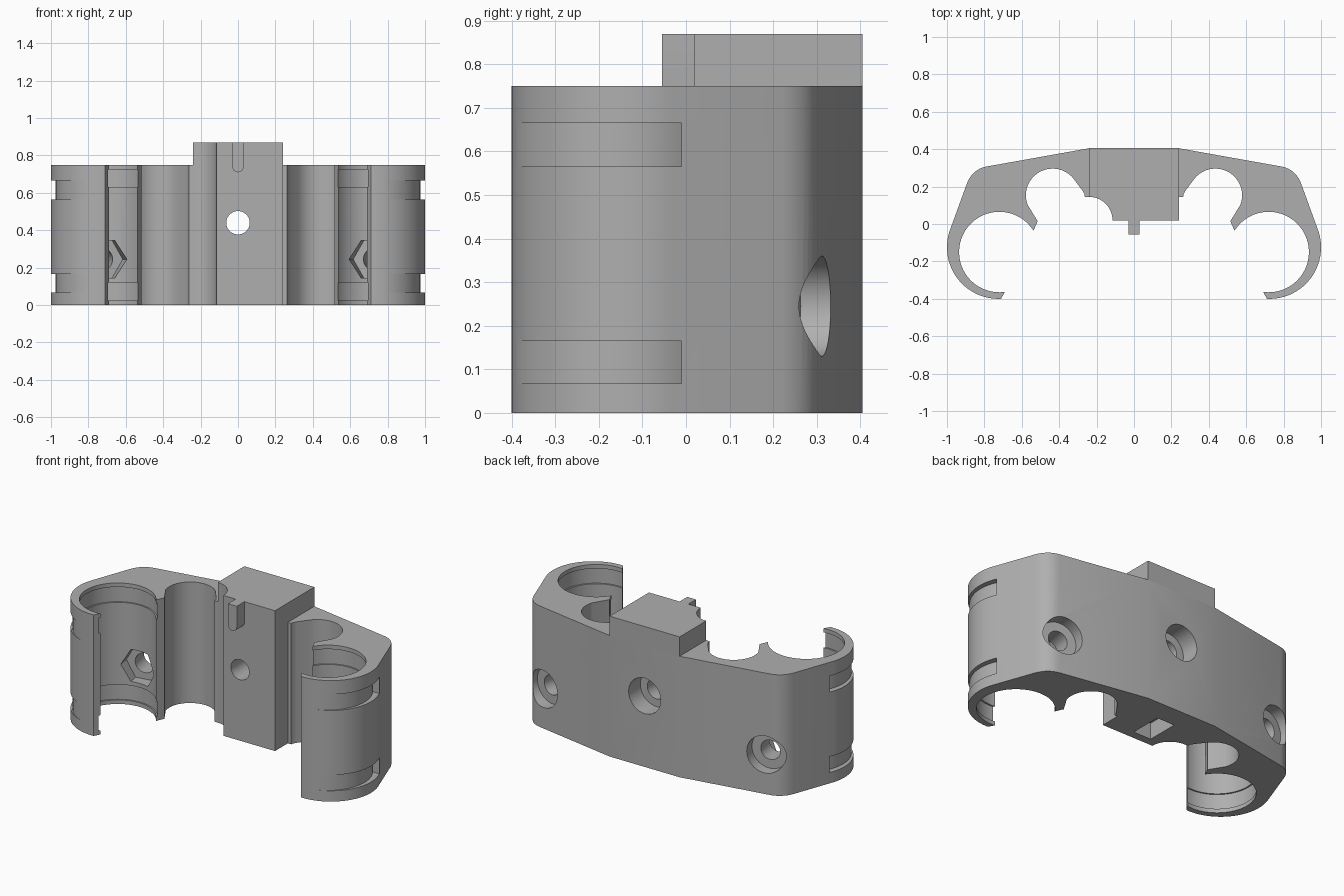
import bpy, bmesh, math
from mathutils import Vector

if "Cube" in bpy.data.objects:
    bpy.data.objects.remove(bpy.data.objects["Cube"])

H, TOP = 0.75, 0.87            # body height, raised block height
BORE = (0.72, -0.15)           # centre of the large clip bore

grey = bpy.data.materials.new("plain grey")
grey.diffuse_color = (0.43, 0.43, 0.43, 1)
grey.use_nodes = True
grey.node_tree.nodes["Principled BSDF"].inputs["Base Color"].default_value = grey.diffuse_color


def arc(c, r, a0, a1, n):
    pts = []
    for i in range(n + 1):
        a = math.radians(a0 + (a1 - a0) * i / n)
        pts.append((c[0] + r * math.cos(a), c[1] + r * math.sin(a)))
    return pts


def finish(name, bm):
    bmesh.ops.recalc_face_normals(bm, faces=bm.faces)
    me = bpy.data.meshes.new(name)
    bm.to_mesh(me)
    bm.free()
    me.materials.append(grey)
    ob = bpy.data.objects.new(name, me)
    bpy.context.collection.objects.link(ob)
    return ob


def prism(name, pts, z0, z1):
    bm = bmesh.new()
    f = bm.faces.new([bm.verts.new((x, y, z0)) for x, y in pts])
    ext = bmesh.ops.extrude_face_region(bm, geom=[f])
    up = [v for v in ext["geom"] if isinstance(v, bmesh.types.BMVert)]
    bmesh.ops.translate(bm, verts=up, vec=(0, 0, z1 - z0))
    return finish(name, bm)


def rod(name, p0, p1, r, n=48):
    """Cylinder or hexagonal rod between two points."""
    p0, p1 = Vector(p0), Vector(p1)
    d = p1 - p0
    side = d.cross(Vector((0, 0, 1))).normalized()
    up = side.cross(d).normalized()
    bm = bmesh.new()
    rings = []
    for p in (p0, p1):
        rings.append([bm.verts.new(p + side * r * math.cos(2 * math.pi * i / n)
                                   + up * r * math.sin(2 * math.pi * i / n)) for i in range(n)])
    for ring in rings:
        bm.faces.new(ring)
    for i in range(n):
        j = (i + 1) % n
        bm.faces.new((rings[0][i], rings[0][j], rings[1][j], rings[1][i]))
    return finish(name, bm)


def cut(target, cutter):
    cutter.hide_render = True
    m = target.modifiers.new("cut", 'BOOLEAN')
    m.operation, m.solver, m.object = 'DIFFERENCE', 'EXACT', cutter
    bpy.context.view_layer.objects.active = target
    bpy.ops.object.modifier_apply(modifier=m.name)
    bpy.data.objects.remove(cutter)


def smooth(ob):
    bpy.ops.object.select_all(action='DESELECT')
    ob.select_set(True)
    bpy.context.view_layer.objects.active = ob
    bpy.ops.object.shade_smooth_by_angle(angle=math.radians(25))


# Half outline: back edge, rounded shoulder, clip arm, bore, small saddle
half = [(0.24, 0.405)]
a, b, c = Vector((0.79, 0.307)), Vector((0.862, 0.293)), Vector((0.892, 0.22))
for i in range(9):
    t = i / 8
    half.append(tuple(a * (1 - t) ** 2 + b * 2 * t * (1 - t) + c * t * t))
half += arc((0.725, -0.125), 0.275, 20, -93, 40)
half += arc(BORE, 0.215, -98, 148, 72)
half += [(0.515, 0.015)]
half += arc((0.435, 0.153), 0.143, -20, 141, 36)
half += [(0.277, 0.18), (0.266, 0.162), (0.263, 0.145)]

# Centre front: square corner on one side, concave corner on the other
concave = arc((-0.24, 0.02), 0.125, 0, 90, 16)
front = [(0.24, 0.145), (0.24, 0.02)] + concave
mirrored = [(-x, y) for x, y in reversed(half)]
body = prism("clip_body", half + front + mirrored, 0, H)

# Raised centre block
block = prism("raised_block", [(0.24, 0.405), (0.24, 0.02)] + concave + [(-0.24, 0.405)], H, TOP)

# Locating tab with a rounded lower end
bm = bmesh.new()
outline = [(0.03, TOP), (-0.03, TOP)] + arc((0, 0.74), 0.03, 180, 360, 14)
f = bm.faces.new([bm.verts.new((x, -0.055, z)) for x, z in outline])
ext = bmesh.ops.extrude_face_region(bm, geom=[f])
bmesh.ops.translate(bm, vec=(0, 0.075, 0),
                    verts=[v for v in ext["geom"] if isinstance(v, bmesh.types.BMVert)])
tab = finish("locating_tab", bm)

# Central bolt hole with counterbore, and underside pocket
cut(body, rod("hole_cutter", (0, -0.2, 0.44), (0, 0.6, 0.44), 0.0625))
cut(body, rod("counterbore_cutter", (0, 0.29, 0.44), (0, 0.6, 0.44), 0.11))
cut(body, prism("pocket_cutter", [(-0.06, 0.07), (0.06, 0.07), (0.06, 0.27), (-0.06, 0.27)], -0.1, 0.1))

for s in (1, -1):
    # Angled side bolt: through hole, back counterbore, hexagonal nut seat
    face = Vector((s * 0.762, 0.312, 0.245))
    d = Vector((s * 0.176, 0.984, 0))
    cut(body, rod("hole_cutter", face - d * 0.35, face + d * 0.2, 0.06))
    cut(body, rod("counterbore_cutter", face - d * 0.07, face + d * 0.2, 0.115))
    cut(body, rod("nut_cutter", face - d * 0.35, face - d * 0.185, 0.115, 6))
    cx = s * BORE[0]
    # Shallow ring grooves inside the bore
    for z0, z1 in ((0.025, 0.12), (0.63, 0.725)):
        cut(body, prism("groove_cutter", arc((cx, BORE[1]), 0.224, 0, 355, 71), z0, z1))
    # Strap channels around the outside of the arm
    for z0, z1 in ((0.067, 0.165), (0.565, 0.665)):
        a1 = math.degrees(math.asin(0.14 / 0.253))
        ring = arc(BORE, 0.253, -88, a1, 36) + [(1.2, -0.01), (1.2, -0.6), (0.73, -0.6)]
        cut(body, prism("strap_cutter", [(s * x, y) for x, y in ring], z0, z1))

for ob in (body, block, tab):
    smooth(ob)
